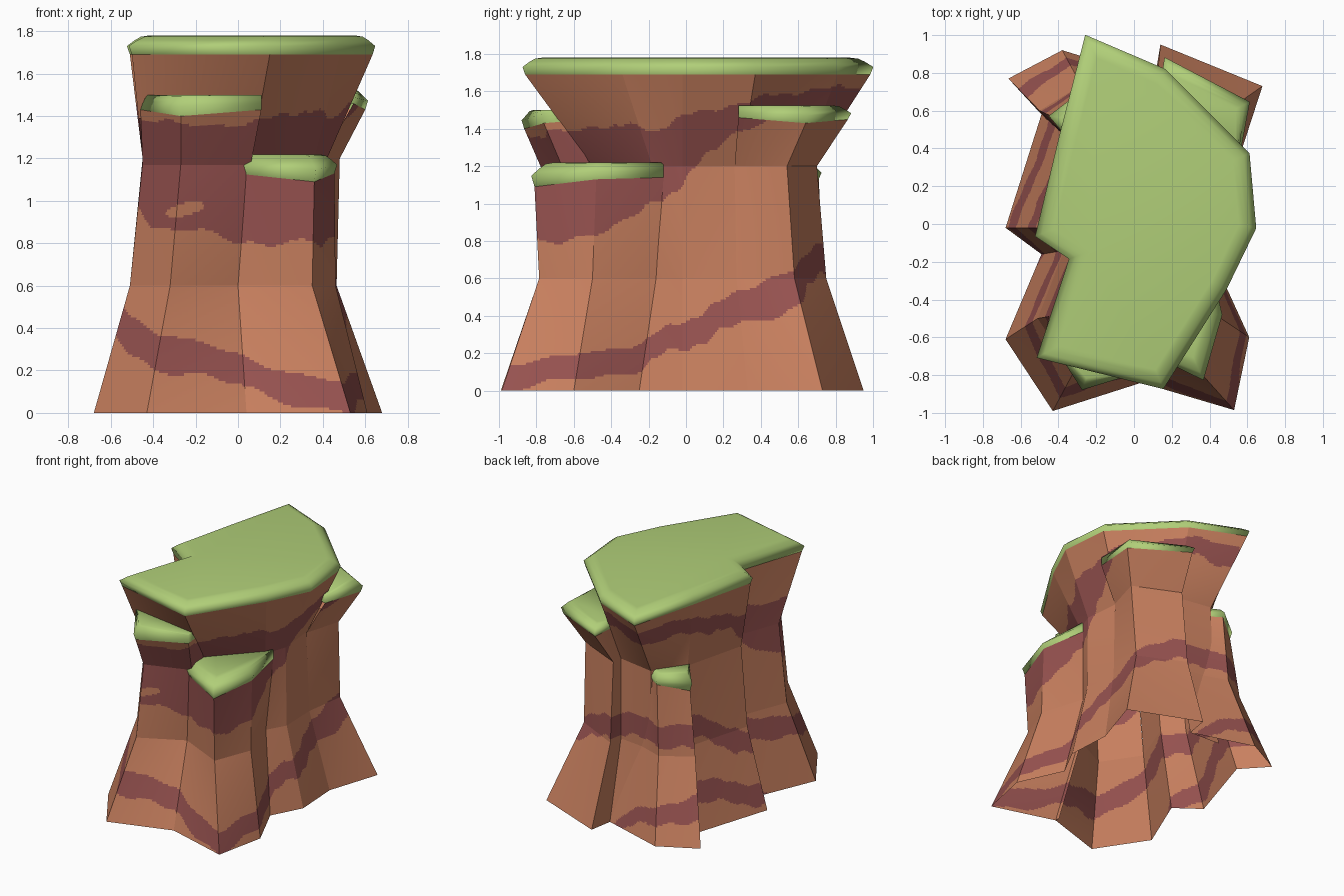
import bpy, math
from mathutils import Vector

if "Cube" in bpy.data.objects:
    bpy.data.objects.remove(bpy.data.objects["Cube"])


def material(name, col):
    m = bpy.data.materials.new(name)
    m.diffuse_color = (*col, 1)
    m.use_nodes = True
    m.node_tree.nodes["Principled BSDF"].inputs["Base Color"].default_value = m.diffuse_color
    return m


ROCK = material("terracotta rock", (0.58, 0.215, 0.114))
BAND = material("maroon strata", (0.31, 0.085, 0.08))
GRASS = material("grass green", (0.435, 0.62, 0.188))


def make(name, verts, faces, mats):
    me = bpy.data.meshes.new(name)
    me.from_pydata(verts, [], faces)
    for m in mats:
        me.materials.append(m)
    me.update()
    ob = bpy.data.objects.new(name, me)
    bpy.context.collection.objects.link(ob)
    return ob


# strata: (angle, low, high) round the rock
UPPER = [(-120, .87, 1.37), (-90, .82, 1.36), (-60, .78, 1.42), (-40, .9, 1.42),
         (-20, 1.02, 1.39), (0, 1.12, 1.47), (25, 1.36, 1.53), (45, 1.48, 1.58),
         (90, 1.5, 1.63), (130, 1.45, 1.58), (170, 1.36, 1.48), (205, 1.15, 1.42)]
LOWER = [(-130, .3, .46), (-95, .14, .29), (-60, .0, .14), (-35, .1, .24), (-15, .19, .33),
         (10, .26, .41), (45, .42, .60), (75, .64, .8), (125, .68, .84), (180, .4, .56), (205, .42, .58)]
FOOT = [(-130, -.3, -.2), (70, -.3, -.2), (95, .05, .15), (130, .2, .36), (160, .12, .27), (190, .0, .14)]


def span(table, a):
    a = (a - table[0][0]) % 360 + table[0][0]
    t = table + [(table[0][0] + 360, *table[0][1:])]
    for p, q in zip(t, t[1:]):
        if a <= q[0]:
            f = (a - p[0]) / (q[0] - p[0])
            return p[1] + f * (q[1] - p[1]), p[2] + f * (q[2] - p[2])
    return t[-1][1:]


def banded(c):
    a = math.degrees(math.atan2(c.y, c.x))
    r = math.radians(a)
    w = .018 * math.sin(9 * r + 3 * c.z) + .012 * math.sin(23 * r + 9 * c.z)
    for table in (UPPER, LOWER, FOOT):
        lo, hi = span(table, a)
        if lo < c.z + w and c.z + .6 * w < hi:
            # pale lens inside the front of the upper layer
            return not (((c.x + .25) / .09) ** 2 + ((c.z - .96 - .2 * (c.x + .25)) / .03) ** 2 < 1 and c.y < -.5)
    return False


STEP = 0.0125


def wall(name, levels, closed=False, hidden=None):
    """Fine-grained wall lofted through rings of 3D points; hidden = height below which a segment is omitted."""
    rings = [[Vector(p) for p in r] for r in levels]
    n = len(rings[0])
    verts, faces = [], []
    for s in range(n if closed else n - 1):
        e = (s + 1) % n
        nu = max(2, round(max((r[e] - r[s]).length for r in rings) / STEP))
        for lo, hi in zip(rings, rings[1:]):
            nv = max(2, round((hi[s].z - lo[s].z) / STEP))
            base = len(verts)
            for j in range(nv + 1):
                p, q = lo[s].lerp(hi[s], j / nv), lo[e].lerp(hi[e], j / nv)
                verts += [p.lerp(q, i / nu) for i in range(nu + 1)]
            for j in range(nv):
                for i in range(nu):
                    k = base + j * (nu + 1) + i
                    if hidden and verts[k].z < hidden[s]:
                        continue
                    faces.append((k, k + 1, k + nu + 2, k + nu + 1))
    ob = make(name, verts, faces, [ROCK, BAND])
    for f in ob.data.polygons:
        f.material_index = 1 if banded(f.center) else 0
    return ob


def inset(pts, d, fixed):
    out = []
    for i, p in enumerate(pts):
        a = (p - pts[i - 1]).to_2d().normalized()
        b = (pts[(i + 1) % len(pts)] - p).to_2d().normalized()
        na, nb = Vector((-a.y, a.x)), Vector((-b.y, b.x))
        m = (na + nb) / max(.4, 1 + na.dot(nb)) * (0 if i in fixed else d)
        out.append(p + Vector((m.x, m.y, 0)))
    return out


def cap(name, outline, top, d, fixed=()):
    """Rounded turf slab over a counter-clockwise outline; fixed corners keep a vertical edge."""
    pts = [Vector(p) for p in outline]
    n = len(pts)
    rings = [pts]
    for f, off in ((.45, -.012), (.75, d * .3), (.94, d * .7), (1, d * 1.2)):
        r = inset(pts, off, fixed)
        for p in r:
            p.z += (top - p.z) * f
        rings.append(r)
    verts = [p for r in rings for p in r]
    faces = [(k * n + i, k * n + (i + 1) % n, (k + 1) * n + (i + 1) % n, (k + 1) * n + i)
             for k in range(len(rings) - 1) for i in range(n)]
    faces.append(tuple(range(n * (len(rings) - 1), n * len(rings))))
    ob = make(name, verts, faces, [GRASS])
    ob.data.shade_smooth()


def ring(z, *xy):
    return [(x, y, z) for x, y in xy]


# main rock and its big flat cap
top = ring(1.69, (-.385, .46), (-.51, -.06), (-.33, -.18), (-.5, -.7), (.15, -.86),
           (.48, -.34), (.635, -.02), (.6, .37), (.16, .81), (-.25, .985))
wall("main_rock", [
    ring(0, (-.49, .58), (-.68, -.02), (-.49, -.16), (-.68, -.61), (.04, -.84),
         (.45, -.25), (.57, -.02), (.55, .33), (.11, .77), (-.15, .78)),
    ring(.6, (-.37, .47), (-.51, -.02), (-.37, -.14), (-.51, -.5), (0, -.62),
         (.35, -.16), (.43, -.02), (.42, .27), (.1, .65), (-.17, .68)),
    ring(1.2, (-.33, .45), (-.45, -.03), (-.33, -.16), (-.45, -.49), (.06, -.5),
         (.36, -.18), (.42, -.02), (.39, .29), (.12, .62), (-.17, .67)),
    top], True, [0, 0, 0, 1.38, 1.07, 0, 0, 1.38, 0, 1.07])
cap("main_grass_cap", top, 1.78, .065)

# front right buttress
t = [(-.01, -.63, 1.13), (.36, -.81, 1.09), (.455, -.48, 1.13), (.385, -.12, 1.14)]
wall("front_right_rock", [
    ring(0, (.04, -.84), (.53, -.985), (.61, -.6), (.45, -.25)),
    ring(.6, (0, -.62), (.35, -.785), (.46, -.5), (.35, -.16)), t])
cap("front_right_grass", t + [(.04, -.35, 1.13)], 1.22, .06, (3, 4))

# front left buttress, a wedge against the front wall
t = [(-.46, -.59, 1.43), (-.27, -.865, 1.40), (.11, -.76, 1.43), (.105, -.64, 1.44)]
wall("front_left_rock", [
    ring(0, (-.68, -.61), (-.43, -.99), (.04, -.84), (.04, -.8)),
    ring(.6, (-.51, -.5), (-.32, -.785), (0, -.62), (.0, -.58)),
    ring(1.17, (-.45, -.49), (-.27, -.765), (.06, -.65), (.06, -.49)), t])
cap("front_left_grass", t + [(-.1, -.5, 1.44)], 1.50, .035, (0, 2, 3, 4))

# back right buttress
t = [(.545, .28, 1.46), (.6, .64, 1.43), (.17, .865, 1.45), (.13, .68, 1.47)]
wall("back_right_rock", [
    ring(0, (.55, .33), (.68, .73), (.14, .95), (.11, .77)),
    ring(.6, (.42, .27), (.465, .58), (.12, .75), (.1, .63)),
    ring(1.2, (.40, .26), (.48, .54), (.13, .7), (.12, .6)), t])
cap("back_right_grass", t + [(.2, .4, 1.47)], 1.525, .045, (0, 3, 4))

# back left buttress
t = [(-.05, .58, 1.13), (-.25, .71, 1.13), (-.435, .57, 1.08), (-.33, .43, 1.1)]
wall("back_left_rock", [
    ring(0, (.11, .77), (-.38, .92), (-.665, .77), (-.49, .58)),
    ring(.6, (0, .64), (-.28, .735), (-.5, .6), (-.37, .47)), t])
cap("back_left_grass", t + [(-.15, .5, 1.13)], 1.21, .03, (0, 3, 4))
